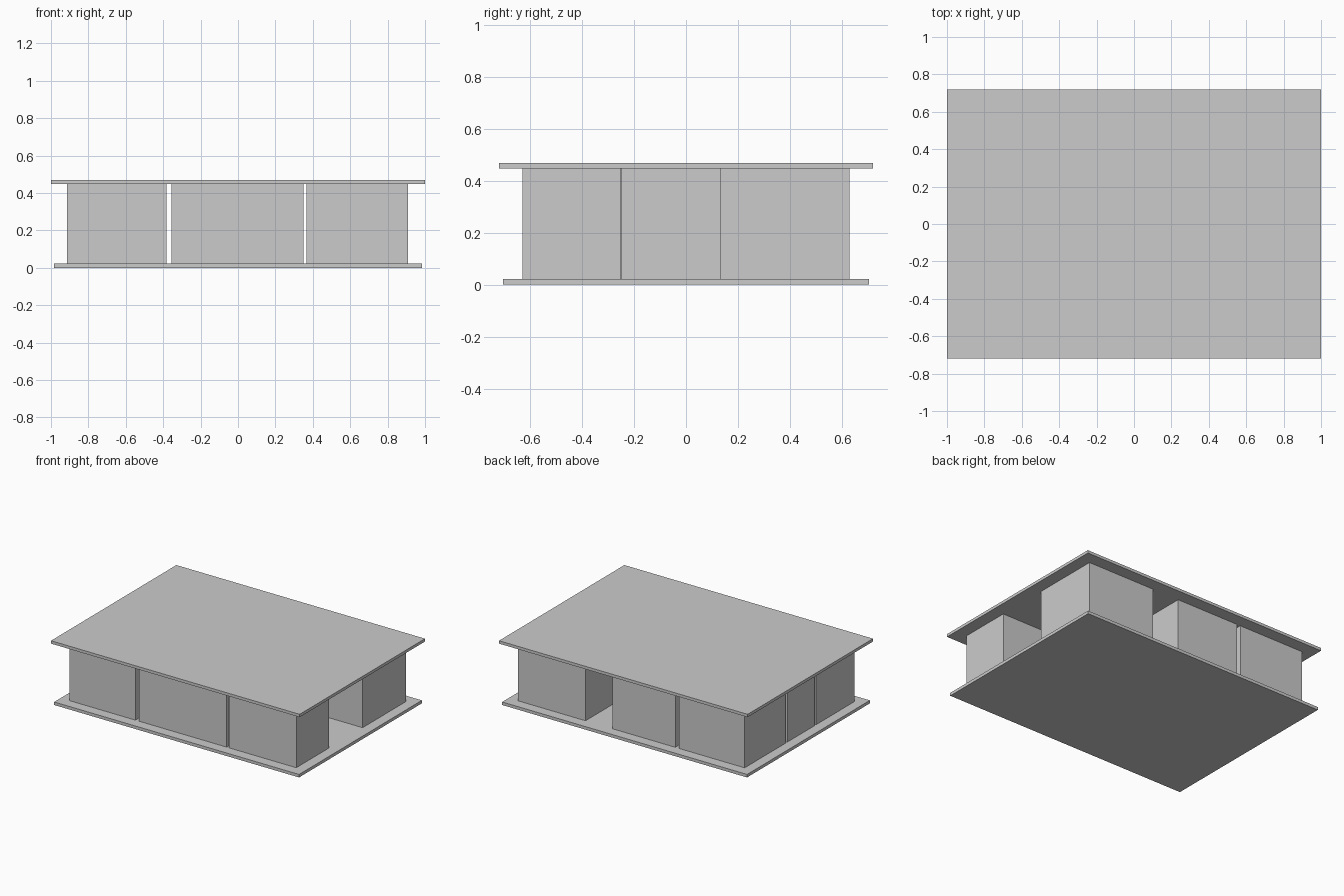
import bpy

if "Cube" in bpy.data.objects:
    bpy.data.objects.remove(bpy.data.objects["Cube"])


def box(name, x0, x1, y0, y1, z0, z1):
    bpy.ops.mesh.primitive_cube_add(
        size=1, location=((x0 + x1) / 2, (y0 + y1) / 2, (z0 + z1) / 2))
    ob = bpy.context.object
    ob.name = name
    ob.scale = (x1 - x0, y1 - y0, z1 - z0)
    bpy.ops.object.transform_apply(location=False, rotation=False, scale=True)
    return ob


# Floor and roof slabs
FLOOR, CEIL, TOP = 0.022, 0.448, 0.469
box("floor_slab", -0.985, 0.985, -0.705, 0.705, 0, FLOOR)
box("roof_slab", -1, 1, -0.72, 0.72, CEIL, TOP)

# Room blocks, separated by narrow joints and an L-shaped passage
rooms = {
    "room_front_left": (-0.913, -0.383, -0.63, -0.19),
    "room_middle_left": (-0.913, -0.383, -0.17, 0.14),
    "room_back_left": (-0.913, -0.383, 0.16, 0.63),
    "room_front_centre": (-0.355, 0.35, -0.63, -0.27),
    "room_back_centre": (-0.355, 0.15, -0.25, 0.63),
    "room_front_right": (0.367, 0.91, -0.63, -0.252),
    "room_back_right": (0.367, 0.91, 0.132, 0.63),
}
for name, (x0, x1, y0, y1) in rooms.items():
    box(name, x0, x1, y0, y1, FLOOR, CEIL)
